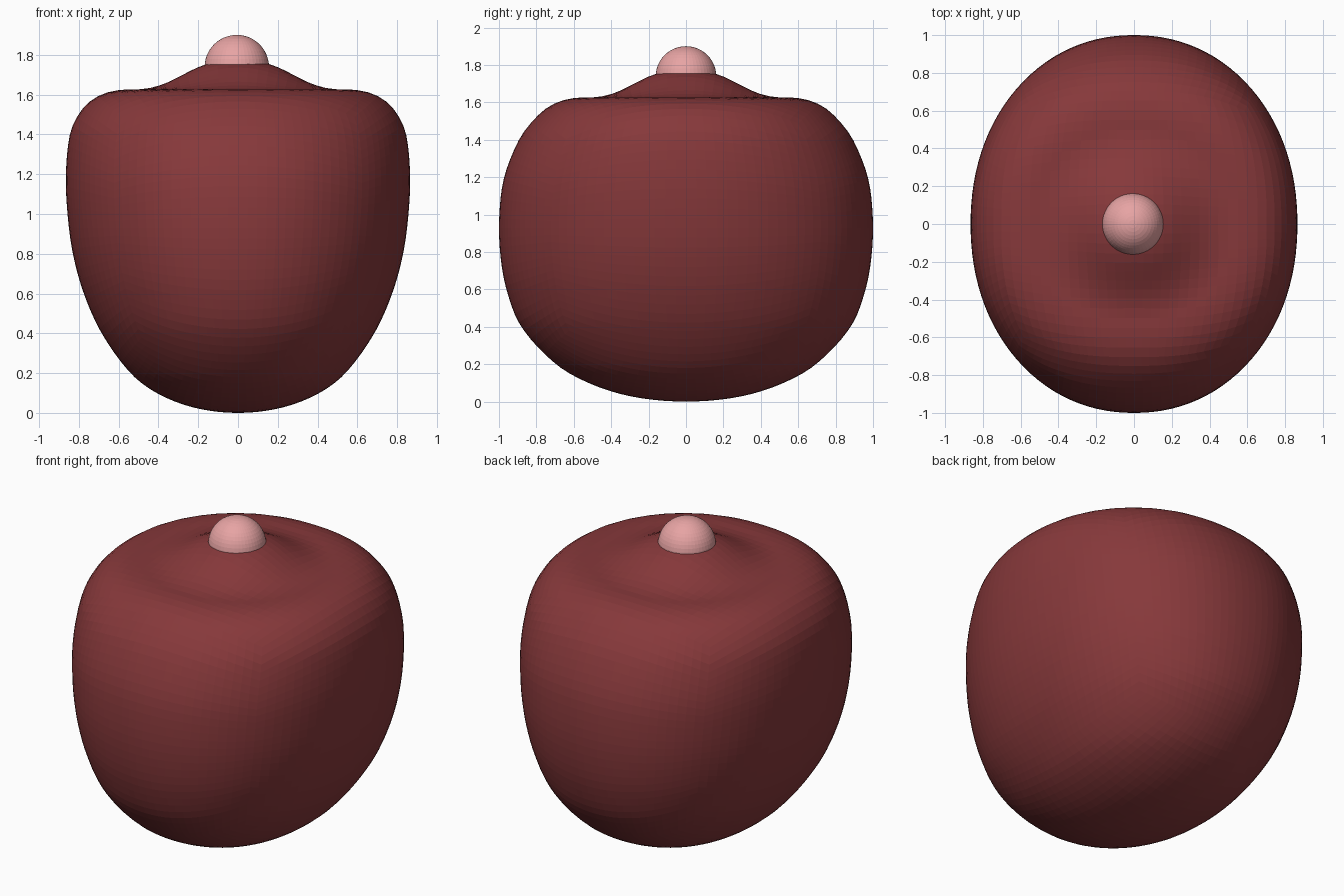
import bpy, bmesh, math
from mathutils import Vector

if "Cube" in bpy.data.objects:
    bpy.data.objects.remove(bpy.data.objects["Cube"])


def paint(obj, name, color):
    mat = bpy.data.materials.new(name)
    mat.diffuse_color = (*color, 1)
    mat.use_nodes = True
    mat.node_tree.nodes["Principled BSDF"].inputs["Base Color"].default_value = mat.diffuse_color
    obj.data.materials.append(mat)


# Body cross-sections from bottom to top: half width, half depth, height
RINGS = [Vector(r) for r in (
    (0, 0, 0), (.215, .28, .025), (.4, .51, .095), (.54, .695, .2),
    (.685, .88, .4), (.775, .96, .6), (.83, .994, .8), (.857, .998, 1.0),
    (.865, .972, 1.2), (.845, .893, 1.4), (.802, .82, 1.5), (.735, .74, 1.573),
    (.65, .65, 1.613), (.56, .56, 1.626), (.49, .49, 1.627), (.42, .42, 1.638),
    (.35, .35, 1.663), (.28, .28, 1.698), (.2, .2, 1.738), (.1, .1, 1.768),
    (0, 0, 1.778))]
ROUNDNESS = 2.12  # cross-section is slightly fuller than an ellipse

lengths = [0.0]
for a, b in zip(RINGS, RINGS[1:]):
    lengths.append(lengths[-1] + math.hypot((b.x + b.y - a.x - a.y) / 2, b.z - a.z))


def tangent(i):
    # Slope of the profile at a ring; flat in height at both poles
    if i in (0, len(RINGS) - 1):
        j = 1 if i == 0 else i - 1
        d = (RINGS[j] - RINGS[i]) / (lengths[j] - lengths[i])
        return Vector((d.x, d.y, 0))
    return (RINGS[i + 1] - RINGS[i - 1]) / (lengths[i + 1] - lengths[i - 1])


def profile(t):
    # Smooth profile, t from 0 (bottom) to 1 (top)
    s = min(max(t, 0), 1) * lengths[-1]
    i = 0
    while i < len(RINGS) - 2 and s > lengths[i + 1]:
        i += 1
    h = lengths[i + 1] - lengths[i]
    u = (s - lengths[i]) / h
    return (RINGS[i] * (2*u**3 - 3*u**2 + 1) + tangent(i) * h * (u**3 - 2*u**2 + u)
            + RINGS[i + 1] * (3*u**2 - 2*u**3) + tangent(i + 1) * h * (u**3 - u**2))


# Body: subdivided cube rounded to a sphere, then fitted to the profile
bm = bmesh.new()
bmesh.ops.create_cube(bm, size=2)
bmesh.ops.subdivide_edges(bm, edges=bm.edges[:], cuts=27, use_grid_fill=True)
for v in bm.verts:
    d = Vector([math.tan(c * math.pi / 4) for c in v.co]).normalized()
    p = profile(1 - math.acos(max(-1, min(1, d.z))) / math.pi)
    phi = math.atan2(d.y, d.x)
    c, s = math.cos(phi), math.sin(phi)
    k = (abs(c)**ROUNDNESS + abs(s)**ROUNDNESS) ** (-1 / ROUNDNESS)
    v.co = (p.x * c * k, p.y * s * k, p.z)
bmesh.ops.recalc_face_normals(bm, faces=bm.faces[:])
mesh = bpy.data.meshes.new("body")
bm.to_mesh(mesh)
bm.free()
body = bpy.data.objects.new("body", mesh)
bpy.context.collection.objects.link(body)
paint(body, "dark_red", (.24, .04, .043))

# Ball on top
bpy.ops.mesh.primitive_uv_sphere_add(segments=48, ring_count=24, radius=.162,
                                     location=(-.006, 0, 1.738))
ball = bpy.context.object
ball.name = "top_ball"
paint(ball, "pink", (.8, .37, .37))
